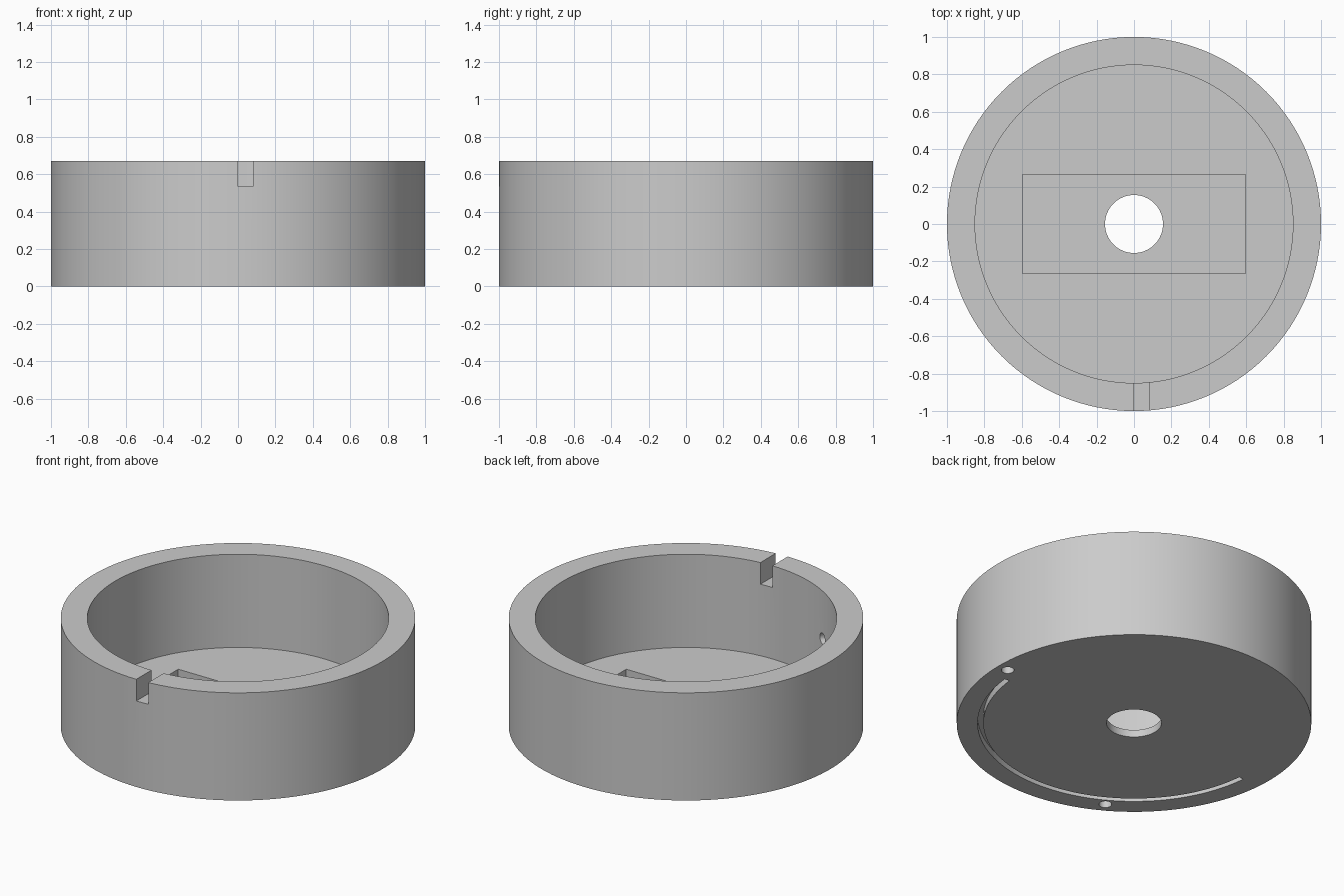
import bpy, bmesh
from math import radians, cos, sin
from mathutils import Matrix, Vector

cube = bpy.data.objects.get("Cube")
if cube:
    bpy.data.objects.remove(cube, do_unlink=True)

HEIGHT, FLOOR, POCKET = 0.67, 0.09, 0.045
BORE_RING = 0.93

grey = bpy.data.materials.new("plain grey")
grey.use_nodes = True
grey.diffuse_color = (0.6, 0.6, 0.6, 1)
grey.node_tree.nodes["Principled BSDF"].inputs["Base Color"].default_value = (0.6, 0.6, 0.6, 1)


def add_object(name, bm):
    bmesh.ops.recalc_face_normals(bm, faces=bm.faces)
    mesh = bpy.data.meshes.new(name)
    bm.to_mesh(mesh)
    bm.free()
    mesh.materials.append(grey)
    obj = bpy.data.objects.new(name, mesh)
    bpy.context.collection.objects.link(obj)
    return obj


def cylinder(name, radius, start, end, segments=32):
    """Closed cylinder running between two points."""
    start, end = Vector(start), Vector(end)
    axis = end - start
    bm = bmesh.new()
    place = Matrix.Translation((start + end) / 2) @ axis.to_track_quat('Z', 'Y').to_matrix().to_4x4()
    bmesh.ops.create_cone(bm, cap_ends=True, segments=segments, radius1=radius,
                          radius2=radius, depth=axis.length, matrix=place)
    return add_object(name, bm)


def box(name, low, high):
    low, high = Vector(low), Vector(high)
    bm = bmesh.new()
    place = Matrix.Translation((low + high) / 2) @ Matrix.Diagonal((*(high - low), 1))
    bmesh.ops.create_cube(bm, size=1, matrix=place)
    return add_object(name, bm)


def arc_bar(name, inner, outer, low, high, start, end, steps):
    """Rectangular section swept along a flat arc."""
    bm = bmesh.new()
    section = [(inner, low), (outer, low), (outer, high), (inner, high)]
    verts = [bm.verts.new((r * cos(start), r * sin(start), z)) for r, z in section]
    face = bm.faces.new(verts)
    cap = bmesh.ops.duplicate(bm, geom=[face])
    bmesh.ops.spin(bm, geom=[face], cent=(0, 0, 0), axis=(0, 0, 1),
                   angle=end - start, steps=steps)
    bmesh.ops.remove_doubles(bm, verts=bm.verts, dist=1e-5)
    return add_object(name, bm)


def on_ring(radius, angle, z):
    return (radius * cos(angle), radius * sin(angle), z)


# Round body
body = cylinder("round_housing", 1, (0, 0, 0), (0, 0, HEIGHT), 128)

# Bowl, floor pocket, centre hole and rim notch
cutters = [
    cylinder("bowl_cutter", 0.85, (0, 0, FLOOR), (0, 0, 1), 128),
    box("pocket_cutter", (-0.597, -0.265, POCKET), (0.597, 0.265, 0.3)),
    cylinder("centre_hole_cutter", 0.155, (0, 0, -0.1), (0, 0, 0.3), 64),
    box("notch_cutter", (0, -1.1, 0.535), (0.08, -0.7, 0.8)),
]

# Curved groove under the front half
cutters.append(arc_bar("groove_cutter", 0.85, 0.882, -0.1, 0.045,
                       radians(-174.3), radians(-5.7), 72))

# Cable bores in the wall, one with an outlet into the bowl
side, corner = 0, radians(-120)
for angle in (side, corner):
    cutters.append(cylinder("bore_cutter", 0.036, on_ring(BORE_RING, angle, -0.1),
                            on_ring(BORE_RING, angle, 0.42)))
cutters.append(cylinder("outlet_cutter", 0.034, on_ring(0.75, corner, 0.373),
                        on_ring(BORE_RING, corner, 0.373)))

# Cut everything out of the body
bpy.context.view_layer.objects.active = body
for cutter in cutters:
    cut = body.modifiers.new(cutter.name, 'BOOLEAN')
    cut.operation = 'DIFFERENCE'
    cut.solver = 'EXACT'
    cut.object = cutter
    bpy.ops.object.modifier_apply(modifier=cut.name)
    bpy.data.objects.remove(cutter, do_unlink=True)

# Smooth walls with sharp rims
bpy.ops.object.select_all(action='DESELECT')
body.select_set(True)
bpy.ops.object.shade_smooth_by_angle(angle=radians(30))
